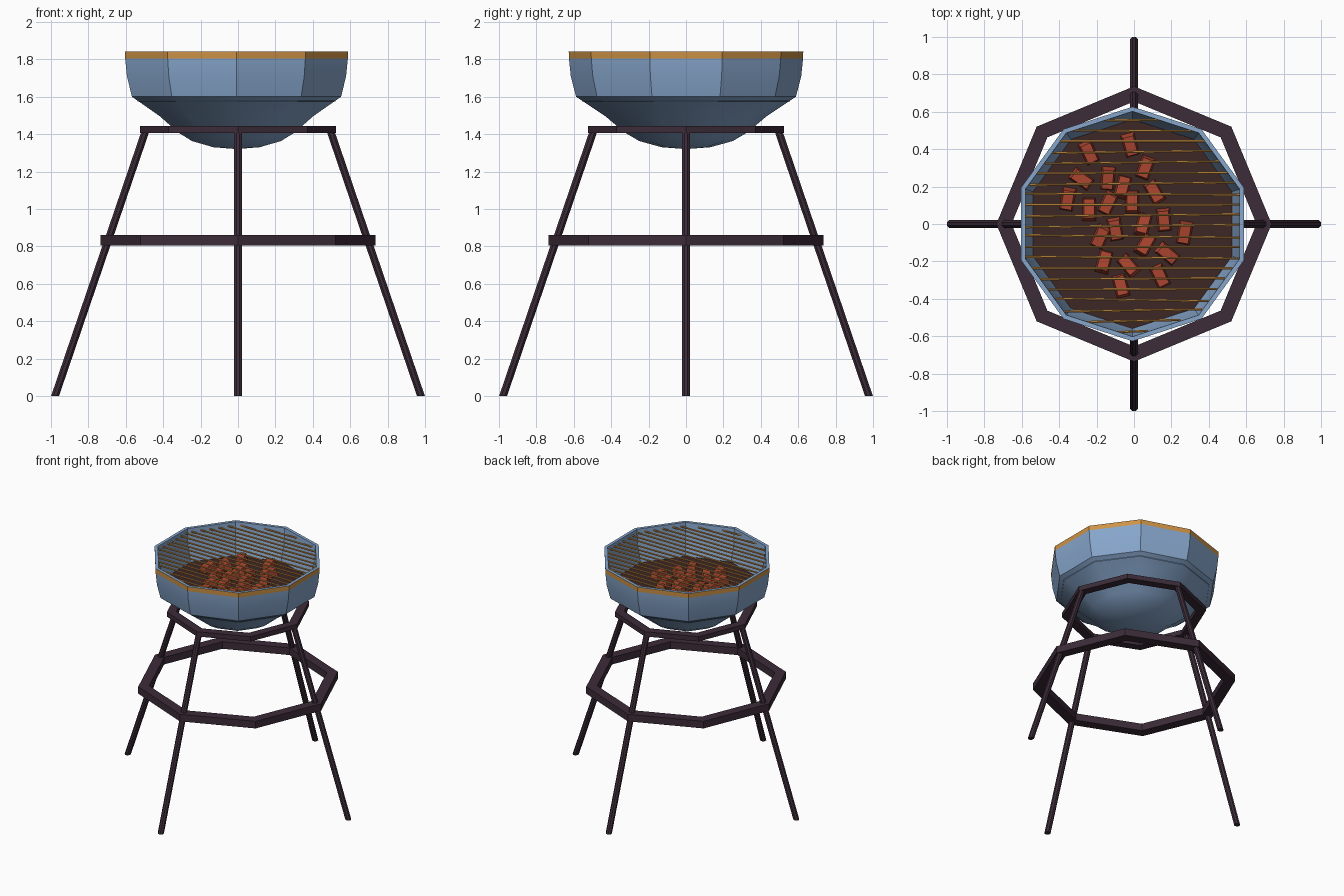
import bpy, bmesh, random
from math import sin, cos, pi, radians
from mathutils import Matrix, Vector

if "Cube" in bpy.data.objects:
    bpy.data.objects.remove(bpy.data.objects["Cube"])

random.seed(4)


def mat(name, r, g, b):
    m = bpy.data.materials.new(name)
    m.diffuse_color = (r, g, b, 1)
    m.use_nodes = True
    m.node_tree.nodes["Principled BSDF"].inputs["Base Color"].default_value = m.diffuse_color
    return m


BLUE = mat("blue_enamel", 0.24, 0.38, 0.60)
ORANGE = mat("orange_metal", 0.62, 0.29, 0.06)
DARK = mat("dark_iron", 0.045, 0.025, 0.04)
ASH = mat("ash", 0.045, 0.02, 0.018)
EMBER = mat("ember", 0.42, 0.06, 0.03)


def finish(bm, name, *mats):
    bmesh.ops.recalc_face_normals(bm, faces=bm.faces)
    me = bpy.data.meshes.new(name)
    bm.to_mesh(me)
    bm.free()
    for m in mats:
        me.materials.append(m)
    ob = bpy.data.objects.new(name, me)
    bpy.context.collection.objects.link(ob)
    return ob


def lathe(name, profile, sides, start, mats, closed=False, cx=0, band=None):
    """Revolve (radius, z) points; 'band' is the strip given the second material."""
    bm = bmesh.new()
    rings = []
    for r, z in profile:
        if r == 0:
            rings.append([bm.verts.new((cx, 0, z))] * sides)
        else:
            rings.append([bm.verts.new((cx + r * cos(start + 2 * pi * i / sides),
                                        r * sin(start + 2 * pi * i / sides), z))
                          for i in range(sides)])
    n = len(rings)
    for k in range(n if closed else n - 1):
        a, b = rings[k], rings[(k + 1) % n]
        for i in range(sides):
            j = (i + 1) % sides
            f = bm.faces.new(list(dict.fromkeys((a[i], a[j], b[j], b[i]))))
            f.material_index = 1 if k == band else 0
    return finish(bm, name, *mats)


# Ten-sided fire bowl with orange rim band
CX = -0.008
bowl = lathe("bowl", [(0, 1.32), (0.13, 1.33), (0.25, 1.363), (0.33, 1.41), (0.43, 1.495),
                      (0.588, 1.60), (0.616, 1.71), (0.626, 1.805), (0.627, 1.842),
                      (0.602, 1.842), (0.595, 1.72), (0.555, 1.575)],
             10, pi / 2, (BLUE, ORANGE), cx=CX, band=7)
bpy.context.view_layer.objects.active = bowl
bowl.select_set(True)
bpy.ops.object.shade_smooth_by_angle(angle=radians(34))
bowl.select_set(False)

# Bed of ash inside the bowl
lathe("ash_bed", [(0, 1.592), (0.562, 1.59)], 10, pi / 2, (ASH,), cx=CX)

# Glowing coals: x, y, heading in degrees
coals = [(-.24, .38, 115), (-.02, .42, 105), (-.28, .24, 145), (-.355, .13, 80),
         (-.14, .24, 85), (.06, .30, 70), (-.06, .20, 75), (-.24, .08, 90),
         (-.01, .12, 90), (-.14, .11, 65), (.11, .17, 120), (.16, .02, 95),
         (.27, -.05, 80), (-.18, -.07, 65), (-.10, -.03, 100), (.05, 0, 75),
         (.06, -.11, 60), (-.16, -.20, 75), (-.03, -.22, 130), (.18, -.16, 140),
         (.14, -.28, 115), (-.07, -.33, 105)]
bm = bmesh.new()
for x, y, a in coals:
    vs = bmesh.ops.create_cube(bm, size=1)["verts"]
    for v in vs:
        if v.co.z > 0:
            v.co.x *= 0.8
            v.co.y *= 0.75
    m = (Matrix.Translation((x, y, 1.612))
         @ Matrix.Rotation(radians(a), 4, 'Z')
         @ Matrix.Rotation(random.uniform(-.15, .15), 4, 'Y')
         @ Matrix.Diagonal((0.125, 0.075, 0.06, 1)))
    bmesh.ops.transform(bm, matrix=m, verts=vs)
finish(bm, "coals", EMBER)


def rod(bm, p, q, r, sides):
    """Straight rod between two points."""
    p, q = Vector(p), Vector(q)
    d = q - p
    m = Matrix.Translation((p + q) / 2) @ d.to_track_quat('Z', 'Y').to_matrix().to_4x4()
    bmesh.ops.create_cone(bm, cap_ends=True, segments=sides, radius1=r, radius2=r,
                          depth=d.length, matrix=m)


# Grill bars, each reaching the ten-sided inner wall
bm = bmesh.new()
N = 21
for i in range(N):
    y = -0.575 + 1.13 * i / (N - 1)
    w = min((0.602 * cos(pi / 10) - abs(y) * sin(a)) / cos(a)
            for a in (0, pi / 5, 2 * pi / 5))
    t = random.uniform(-0.008, 0.008)
    rod(bm, (CX - w, y - t, 1.815), (CX + w, y + t, 1.815), 0.007, 6)
finish(bm, "grill_bars", ORANGE)


# Eight-sided support rings
def ring(name, r_in, r_out, z0, z1):
    lathe(name, [(r_out, z0), (r_out, z1), (r_in, z1), (r_in, z0)], 8, 0, (DARK,), closed=True)


ring("upper_ring", 0.455, 0.524, 1.405, 1.443)
ring("lower_ring", 0.655, 0.736, 0.805, 0.862)

# Four splayed legs, cut level at the floor
for k, name in enumerate(("right_leg", "back_leg", "left_leg", "front_leg")):
    bm = bmesh.new()
    bmesh.ops.create_cone(bm, cap_ends=True, segments=8, radius1=0.023, radius2=0.023, depth=1.43,
                          matrix=Matrix.Translation((0, 0, 0.715)) @ Matrix.Rotation(pi / 8, 4, 'Z'))
    for v in bm.verts:
        v.co.x += 0.978 - 0.488 * v.co.z / 1.43
    bmesh.ops.rotate(bm, verts=bm.verts, matrix=Matrix.Rotation(k * pi / 2, 3, 'Z'))
    finish(bm, name, DARK)
